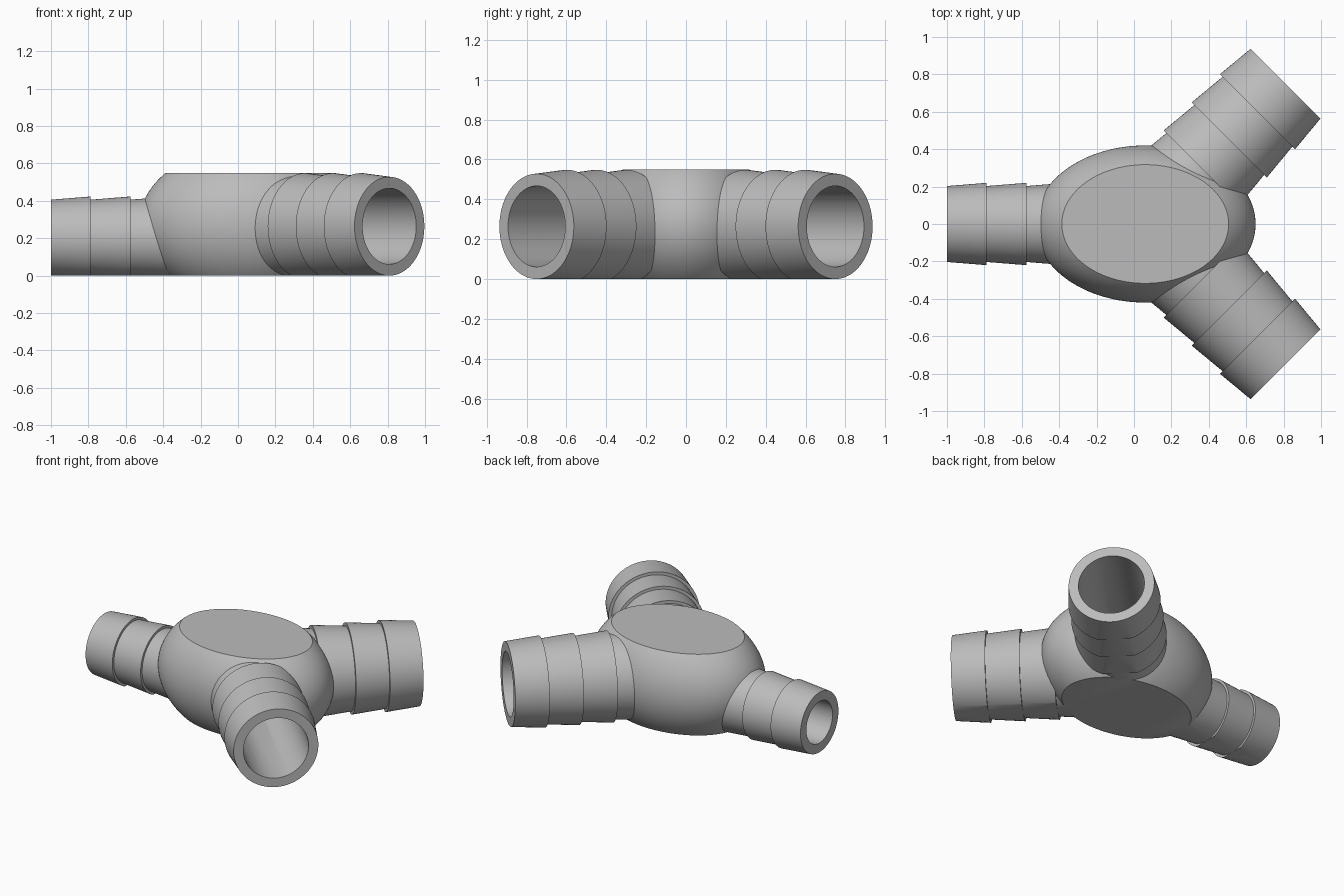
import bpy, bmesh, math
from mathutils import Matrix, Vector

cube = bpy.data.objects.get("Cube")
if cube:
    bpy.data.objects.remove(cube, do_unlink=True)

HUB_X = 0.06          # point where the three axes meet
HEIGHT = 0.55         # height between the two flats
REACH = 1.06          # hub centre to the end of each barb
PITCH = 0.212         # length of one barb ridge

plastic = bpy.data.materials.new("grey_plastic")
plastic.use_nodes = True
colour = (0.5, 0.5, 0.5, 1)
plastic.diffuse_color = colour
plastic.node_tree.nodes["Principled BSDF"].inputs["Base Color"].default_value = colour


def finish(name, bm):
    mesh = bpy.data.meshes.new(name)
    bmesh.ops.recalc_face_normals(bm, faces=bm.faces)
    bm.to_mesh(mesh)
    bm.free()
    obj = bpy.data.objects.new(name, mesh)
    bpy.context.collection.objects.link(obj)
    mesh.materials.append(plastic)
    return obj


def lathe(name, profile, angle, z, sides=96):
    """Closed solid turned from (distance, radius) pairs around a horizontal axis."""
    bm = bmesh.new()
    rings = []
    for dist, rad in profile:
        rings.append([bm.verts.new((dist,
                                    rad * math.cos(math.tau * i / sides),
                                    rad * math.sin(math.tau * i / sides)))
                      for i in range(sides)])
    for a, b in zip(rings, rings[1:]):
        for i in range(sides):
            j = (i + 1) % sides
            bm.faces.new((a[i], a[j], b[j], b[i]))
    bm.faces.new(rings[0])
    bm.faces.new(rings[-1])
    place = Matrix.Translation((HUB_X, 0, z)) @ Matrix.Rotation(angle, 4, "Z")
    bmesh.ops.transform(bm, matrix=place, verts=bm.verts)
    return finish(name, bm)


def combine(target, tool, operation):
    mod = target.modifiers.new(operation.lower(), "BOOLEAN")
    mod.operation = operation
    mod.solver = "EXACT"
    mod.object = tool
    bpy.context.view_layer.objects.active = target
    bpy.ops.object.modifier_apply(modifier=mod.name)
    bpy.data.objects.remove(tool, do_unlink=True)


def barb_profile(tip, ridge):
    """Ridges that widen from the open end towards the hub."""
    points = []
    for k in range(3):
        start = REACH - k * PITCH
        points += [(start, tip), (start - PITCH, ridge)]
    points += [(REACH - 3 * PITCH, tip), (0.28, tip + (ridge - tip) * 0.67)]
    return points


# Stretched round hub
bm = bmesh.new()
bmesh.ops.create_uvsphere(bm, u_segments=128, v_segments=64, radius=0.42)
bmesh.ops.scale(bm, vec=(1.405, 1, 1), verts=bm.verts)
bmesh.ops.translate(bm, vec=(HUB_X, 0, HEIGHT / 2), verts=bm.verts)
body = finish("hose_connector", bm)

# name, angle, axis height, tip radius, ridge radius, bore radius
branches = [
    ("small_barb", math.pi, 0.203, 0.203, 0.22, 0.14),
    ("left_barb", math.pi / 4, 0.264, 0.264, 0.284, 0.203),
    ("right_barb", -math.pi / 4, 0.264, 0.264, 0.284, 0.203),
]

# Barbed branches
for name, angle, z, tip, ridge, bore in branches:
    combine(body, lathe(name, barb_profile(tip, ridge), angle, z), "UNION")

# Flats on the top and underside
bm = bmesh.new()
bmesh.ops.create_cube(bm, size=1)
bmesh.ops.scale(bm, vec=(4, 4, HEIGHT), verts=bm.verts)
bmesh.ops.translate(bm, vec=(0, 0, HEIGHT / 2), verts=bm.verts)
combine(body, finish("flat_cutter", bm), "INTERSECT")

# Bores meeting in the hub
for name, angle, z, tip, ridge, bore in branches:
    cutter = lathe(name + "_bore", [(-0.01, bore), (REACH + 0.1, bore)], angle, z)
    combine(body, cutter, "DIFFERENCE")

bpy.ops.object.select_all(action="DESELECT")
body.select_set(True)
bpy.context.view_layer.objects.active = body
bpy.ops.object.shade_smooth_by_angle(angle=math.radians(25))
